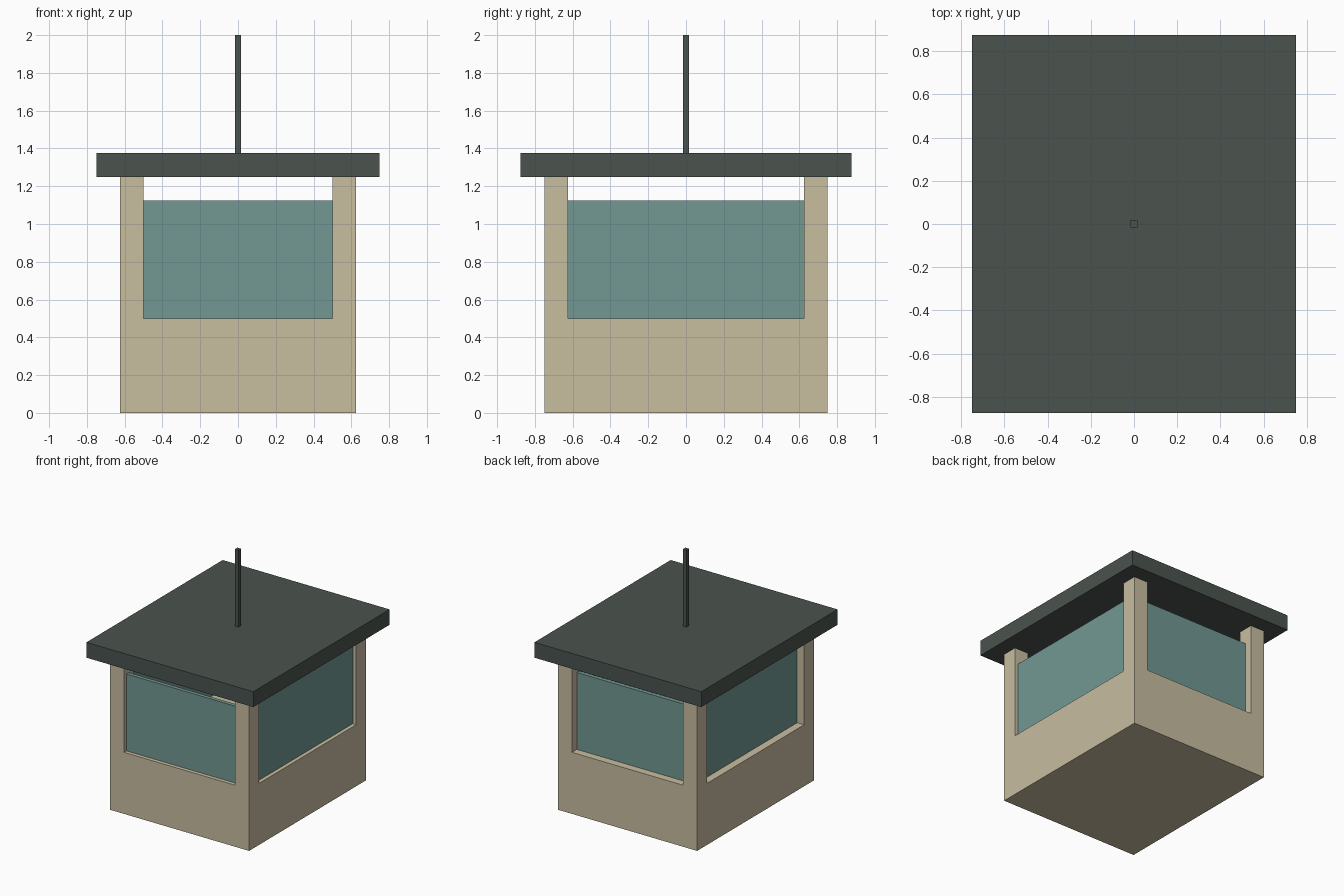
import bpy
import bmesh
from mathutils import Matrix, Vector

if "Cube" in bpy.data.objects:
    bpy.data.objects.remove(bpy.data.objects["Cube"], do_unlink=True)


def make_material(name, rgb):
    mat = bpy.data.materials.new(name)
    mat.use_nodes = True
    colour = (*rgb, 1.0)
    mat.diffuse_color = colour
    mat.node_tree.nodes["Principled BSDF"].inputs["Base Color"].default_value = colour
    return mat


beige = make_material("beige wall", (0.578, 0.509, 0.352))
teal = make_material("teal glass", (0.168, 0.314, 0.292))
slate = make_material("dark slate", (0.069, 0.087, 0.076))


def box(name, low, high, mat):
    """Flat-shaded box between two opposite corners."""
    low, high = Vector(low), Vector(high)
    mesh = bpy.data.meshes.new(name)
    bm = bmesh.new()
    place = Matrix.Translation((low + high) / 2) @ Matrix.Diagonal((*(high - low), 1))
    bmesh.ops.create_cube(bm, size=1, matrix=place)
    bm.to_mesh(mesh)
    bm.free()
    mesh.materials.append(mat)
    obj = bpy.data.objects.new(name, mesh)
    bpy.context.collection.objects.link(obj)
    return obj


HX, HY = 0.625, 0.75        # half size of the cabin
POST = 0.125                # corner post thickness
SILL, PANE_TOP, EAVES, ROOF_TOP = 0.5, 1.125, 1.25, 1.375
PANE = 0.031                # glass thickness
SHALLOW, DEEP = 0.031, 0.0625   # glass set back from the wall face
ix, iy = HX - POST, HY - POST

# Solid lower wall
box("base_wall", (-HX, -HY, 0), (HX, HY, SILL), beige)

# Corner posts
for sx, side in ((-1, "right"), (1, "left")):
    for sy, end in ((-1, "front"), (1, "back")):
        cx, cy = sx * (HX - POST / 2), sy * (HY - POST / 2)
        h = POST / 2
        box(f"{end}_{side}_post", (cx - h, cy - h, SILL), (cx + h, cy + h, EAVES), beige)

# Window panes, open above
front, back = -HY + SHALLOW, HY - DEEP
box("front_window", (-ix, front, SILL), (ix, front + PANE, PANE_TOP), teal)
box("back_window", (-ix, back - PANE, SILL), (ix, back, PANE_TOP), teal)
left, right = HX - SHALLOW, -HX + DEEP
box("left_window", (left - PANE, -iy, SILL), (left, iy, PANE_TOP), teal)
box("right_window", (right, -iy, SILL), (right + PANE, iy, PANE_TOP), teal)

# Overhanging roof slab and mast
box("roof", (-HX - POST, -HY - POST, EAVES), (HX + POST, HY + POST, ROOF_TOP), slate)
m = 0.017
box("mast", (-m, -m, ROOF_TOP), (m, m, 2), slate)
